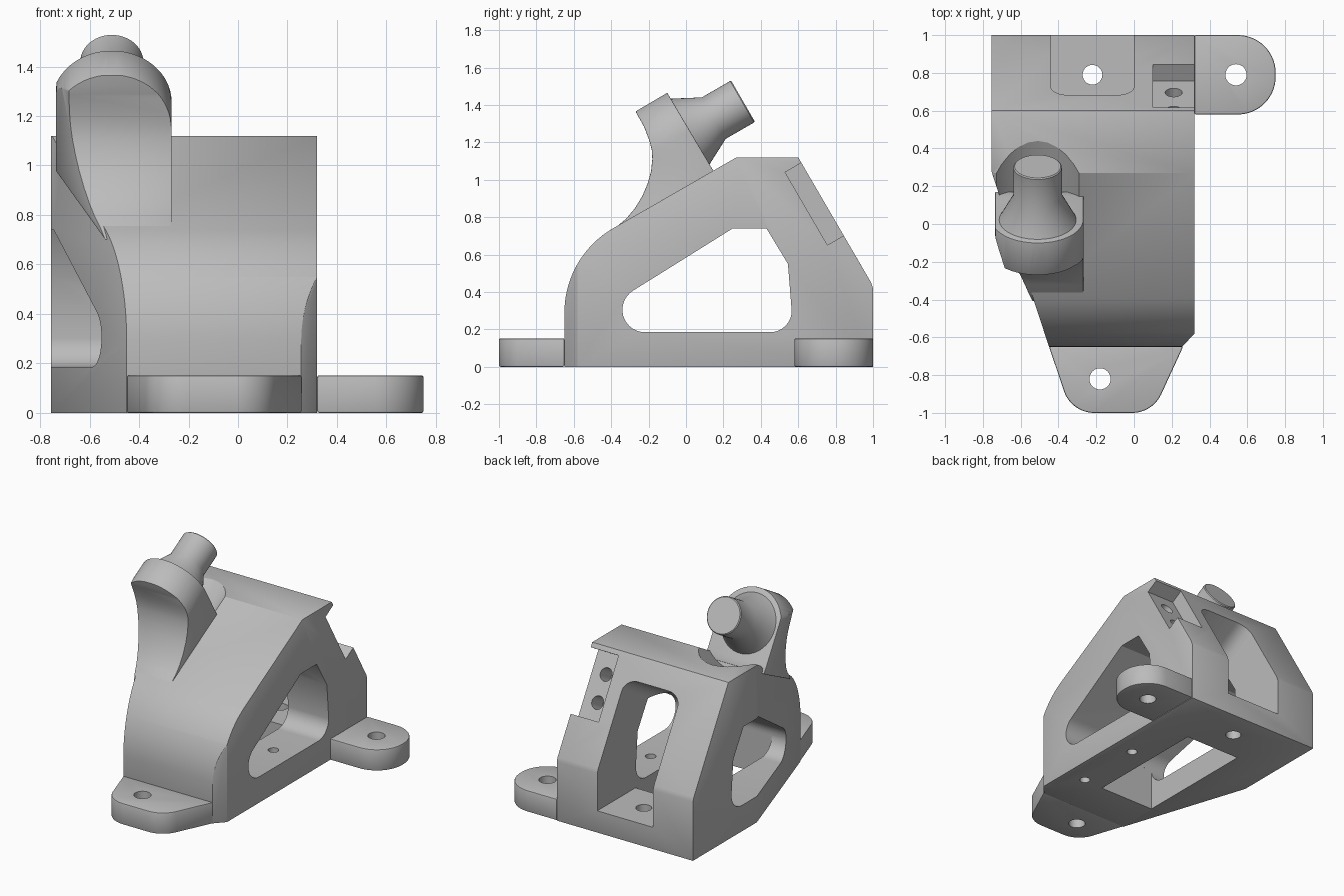
import bpy, bmesh
from math import sin, cos, pi, radians
from mathutils import Vector as V

cube = bpy.data.objects.get("Cube")
if cube:
    bpy.data.objects.remove(cube, do_unlink=True)

grey = bpy.data.materials.new("plain grey")
grey.use_nodes = True
grey.diffuse_color = (0.5, 0.5, 0.5, 1)
grey.node_tree.nodes["Principled BSDF"].inputs["Base Color"].default_value = (0.5, 0.5, 0.5, 1)


def loft(name, a, b):
    """Solid between two matching rings of points."""
    bm = bmesh.new()
    ra, rb = [[bm.verts.new(p) for p in ring] for ring in (a, b)]
    bm.faces.new(ra)
    bm.faces.new(rb)
    for i in range(len(a)):
        j = (i + 1) % len(a)
        bm.faces.new((ra[i], ra[j], rb[j], rb[i]))
    bmesh.ops.recalc_face_normals(bm, faces=bm.faces)
    mesh = bpy.data.meshes.new(name)
    bm.to_mesh(mesh)
    bm.free()
    obj = bpy.data.objects.new(name, mesh)
    bpy.context.collection.objects.link(obj)
    return obj


def along_x(name, pts, x0, x1):
    return loft(name, [(x0, y, z) for y, z in pts], [(x1, y, z) for y, z in pts])


def along_z(name, pts, z0, z1):
    return loft(name, [(x, y, z0) for x, y in pts], [(x, y, z1) for x, y in pts])


def box(name, x0, x1, y0, y1, z0, z1):
    return along_z(name, [(x0, y0), (x1, y0), (x1, y1), (x0, y1)], z0, z1)


def arc(cx, cy, r, start, end, n=14):
    angles = [radians(start + (end - start) * i / n) for i in range(n + 1)]
    return [(cx + r * cos(t), cy + r * sin(t)) for t in angles]


def rod(name, base, axis, r, length):
    q = axis.to_track_quat('Z', 'Y')
    ring = [q @ V((r * cos(t), r * sin(t), 0)) + base
            for t in (2 * pi * i / 40 for i in range(40))]
    return loft(name, ring, [p + axis * length for p in ring])


def apply(obj):
    dg = bpy.context.evaluated_depsgraph_get()
    mesh = bpy.data.meshes.new_from_object(obj.evaluated_get(dg))
    obj.modifiers.clear()
    obj.data = mesh


def combine(obj, tool, op='DIFFERENCE'):
    m = obj.modifiers.new("bool", 'BOOLEAN')
    m.operation, m.solver, m.object = op, 'EXACT', tool
    apply(obj)
    bpy.data.objects.remove(tool, do_unlink=True)


def soften(obj, width):
    m = obj.modifiers.new("bevel", 'BEVEL')
    m.width, m.segments = width, 2
    m.limit_method, m.angle_limit = 'ANGLE', radians(40)
    apply(obj)


def finish(obj):
    obj.data.materials.clear()
    obj.data.materials.append(grey)
    bpy.ops.object.select_all(action='DESELECT')
    obj.select_set(True)
    bpy.context.view_layer.objects.active = obj
    bpy.ops.object.shade_smooth_by_angle(angle=radians(28))


UP = V((0, 0, 1))
AXIS = V((0, cos(pi / 6), 0.5))      # direction of the tilted post
ACROSS = V((0, -0.5, cos(pi / 6)))   # up within the tilted face
HEAD = V((-0.51, 0.021, 1.256))      # centre of the tilted face

# Body: side profile trimmed to the tapered plan
body = along_x("bracket_body", [(1, 0), (-0.65, 0)] + arc(-0.13, 0.29, 0.52, 180, 120, 20)
               + [(0.27, 1.12), (0.6, 1.12), (0.99, 0.45), (1, 0.42)], -0.9, 0.5)
plan = [(-0.755, 1.1), (-0.755, 0.28), (-0.45, -0.65), (-0.43, -0.71),
        (0.2, -0.71), (0.32, -0.58), (0.32, 1.1)]
combine(body, along_z("plan", plan, -0.1, 1.3), 'INTERSECT')
soften(body, 0.01)

# Side window through the whole body
window = arc(-0.22, 0.305, 0.12, 270, 120) + [(0.25, 0.74), (0.43, 0.74), (0.545, 0.55)]
window += arc(0.45, 0.3, 0.115, 0, -90)
combine(body, along_x("window", window, -1, 1))

# Back slot, its floor and the opening in the base
left, right, r = -0.44, 0.0, 0.1
arch = [(left, 0.25), (right, 0.25)] + arc(right - r, 0.73 - r, r, 0, 90, 8)
arch += arc(left + r, 0.73 - r, r, 90, 180, 8)
start = [V((x, 0.25, z)) for x, z in arch]
combine(body, loft("slot", start, [p + AXIS for p in start]))
combine(body, box("slot_floor", left, right, 0.5, 1.1, 0.155, 0.72))
combine(body, box("base_opening", left, right, -0.34, 0.57, -0.1, 0.3))

# Notch on the back slope with two screw holes
slope = V((0, 0.503, -0.864))
out = V((0, 0.864, 0.503))
corner = V((0, 0.53, 1.04))
notch = [corner, corner + slope * 0.45, corner + slope * 0.45 + out * 0.3, corner + out * 0.3]
notch[2:] = [notch[1] + out * 0.3, corner + out * 0.3]
combine(body, along_x("notch", [(p.y, p.z) for p in notch], 0.1, 0.5))
for t in (0.14, 0.33):
    spot = corner + slope * t + V((0.21, 0, 0))
    combine(body, rod("screw_hole", spot - out * 0.14, out, 0.045, 0.2))

# Holes in the base and the clearance in front of the post
for x, y, rad in ((-0.22, 0.79, 0.052), (0.16, 0.17, 0.035), (0.16, -0.33, 0.035)):
    combine(body, rod("base_hole", V((x, y, -0.1)), UP, rad, 0.35))
combine(body, rod("clearance", HEAD, AXIS, 0.327, 0.8))
finish(body)

# Front foot and side tab, each with a bolt hole
foot = [(-0.45, -0.65)] + arc(-0.21, -0.83, 0.17, 195, 270) + arc(-0.01, -0.83, 0.17, 270, 335)
foot += [(0.26, -0.65)]
tab = [(0.32, 0.58)] + arc(0.55, 0.78, 0.2, -90, 0) + arc(0.55, 0.8, 0.2, 0, 90) + [(0.32, 1)]
for name, pts, hole in (("front_foot", foot, (-0.18, -0.82, -0.1)),
                        ("side_tab", tab, (0.54, 0.79, -0.1))):
    plate = along_z(name, pts, 0, 0.152)
    soften(plate, 0.008)
    combine(plate, rod("bolt_hole", V(hole), UP, 0.056, 0.4))
    finish(plate)

# Arm: curved side profile, round head outline, slanted outer side
arm = along_x("post_arm", [(-0.41, 0.7), (-0.37, 0.75), (-0.32, 0.792), (-0.275, 0.845), (-0.235, 0.91),
                           (-0.205, 0.98), (-0.187, 1.045), (-0.18, 1.11), (-0.183, 1.16),
                           (-0.196, 1.21), (-0.225, 1.285), (-0.27, 1.365), (-0.1, 1.465),
                           (0.146, 1.049), (0.17, 1.01)], -0.9, -0.1)
outline = [(0.242, -0.3)] + arc(0, 0, 0.242, 0, 180, 32) + [(-0.242, -0.3)]
head = [HEAD + V((max(u, -0.225), 0, 0)) + ACROSS * w for u, w in outline]
combine(arm, loft("head", [p - AXIS for p in head], [p + AXIS * 0.2 for p in head]), 'INTERSECT')


def side_ring(z, shift):
    edge = [(-0.45 - 0.3 * (y + 0.65) - shift, y) for y in (-0.8, 0.5)]
    return [(x, y, z) for x, y in edge + [(0, 0.5), (0, -0.8)]]


combine(arm, loft("outer_side", side_ring(0.6, 0), side_ring(1.6, 0.156)), 'INTERSECT')
soften(arm, 0.012)
finish(arm)

# Post: flared base running into a straight pin
rings = [(0.205, 0), (0.128, 0.147), (0.128, 0.322), (0.122, 0.328)]
bm = bmesh.new()
loops = [[bm.verts.new(HEAD + V((rr * cos(t), 0, 0)) + ACROSS * (rr * sin(t)) + AXIS * s)
          for t in (2 * pi * i / 48 for i in range(48))] for rr, s in rings]
for lo, hi in zip(loops, loops[1:]):
    for i in range(48):
        j = (i + 1) % 48
        bm.faces.new((lo[i], lo[j], hi[j], hi[i]))
bm.faces.new(loops[0])
bm.faces.new(loops[-1])
bmesh.ops.recalc_face_normals(bm, faces=bm.faces)
post_mesh = bpy.data.meshes.new("post")
bm.to_mesh(post_mesh)
bm.free()
post = bpy.data.objects.new("post", post_mesh)
bpy.context.collection.objects.link(post)
finish(post)
